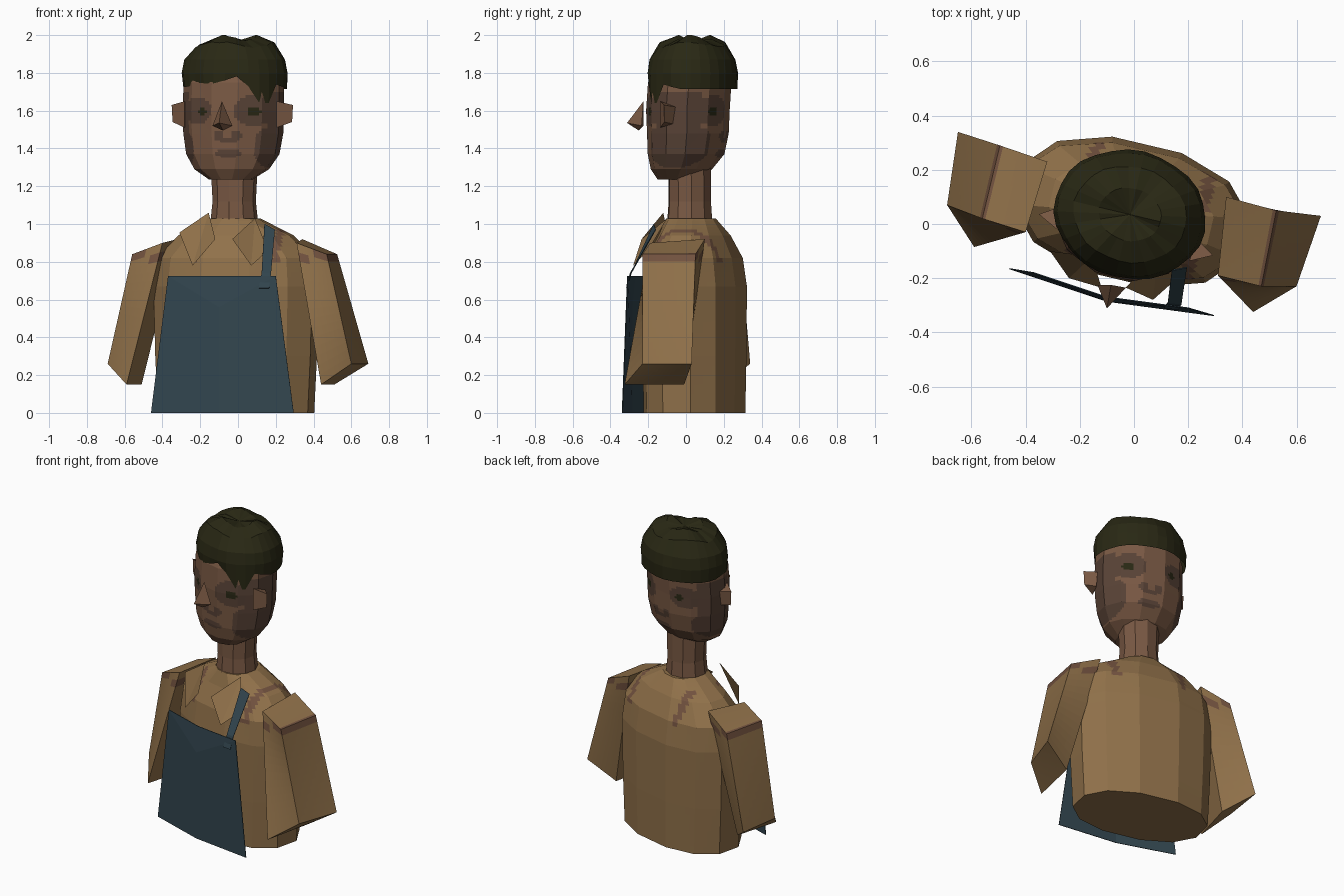
import bpy, bmesh, math, random
from mathutils import Matrix, Vector

if "Cube" in bpy.data.objects:
    bpy.data.objects.remove(bpy.data.objects["Cube"])

random.seed(4)
YAW = Matrix.Rotation(math.radians(-13.3), 4, 'Z')


def mat(name, r, g, b):
    m = bpy.data.materials.new(name)
    m.diffuse_color = (r, g, b, 1)
    m.use_nodes = True
    m.node_tree.nodes["Principled BSDF"].inputs["Base Color"].default_value = m.diffuse_color
    return m


SHIRT = mat("tan_cloth", .28, .165, .068)
SEAM = mat("red_brown_seam", .17, .085, .05)
SKIN = mat("skin", .19, .098, .056)
SHADE = mat("dark_skin", .098, .055, .037)
HAIR = mat("dark_hair", .022, .021, .007)
APRON = mat("blue_apron", .032, .06, .078)


def build(name, verts, faces, mats, at=None, cuts=0, rule=None):
    """Mesh part; 'at' places it in the turned body frame, rule picks a colour slot."""
    bm = bmesh.new()
    vs = [bm.verts.new(v) for v in verts]
    for f in faces:
        bm.faces.new([vs[i] for i in f])
    if len(faces) > 3:
        bmesh.ops.recalc_face_normals(bm, faces=bm.faces)
    if cuts:
        bmesh.ops.subdivide_edges(bm, edges=bm.edges, cuts=cuts, use_grid_fill=True)
    if rule:
        for f in bm.faces:
            f.material_index = rule(f.calc_center_median())
    if at:
        bm.transform(Matrix.Translation(at) @ YAW)
    me = bpy.data.meshes.new(name)
    bm.to_mesh(me)
    bm.free()
    for m in mats:
        me.materials.append(m)
    ob = bpy.data.objects.new(name, me)
    bpy.context.collection.objects.link(ob)
    return ob


def loft(name, rings, n, mats, at, power=1.0, **kw):
    """Stack of ellipse rings (z, half width, half depth, y shift), capped at both ends."""
    verts = []
    for z, rx, ry, dy in rings:
        for i in range(n):
            a = 2 * math.pi * (i + .5) / n
            c, s = math.cos(a), math.sin(a)
            verts.append((rx * math.copysign(abs(c) ** power, c),
                          dy + ry * math.copysign(abs(s) ** power, s), z))
    faces = [(r * n + i, r * n + (i + 1) % n, (r + 1) * n + (i + 1) % n, (r + 1) * n + i)
             for r in range(len(rings) - 1) for i in range(n)]
    faces += [tuple(range(n)), tuple(range((len(rings) - 1) * n, len(rings) * n))]
    return build(name, verts, faces, mats, at, **kw)


# torso with short seams over the front and back of the shoulders
def shirt_rule(c):
    return int(.79 < c.z < .98 and (.235 < c.x < .275 or -.2 < c.x < -.16))


loft("torso", [(0, .42, .255, 0), (.3, .435, .26, 0), (.67, .445, .262, 0), (.82, .43, .24, 0),
               (.94, .31, .18, 0), (1.03, .13, .13, -.02)],
     12, [SHIRT, SEAM], (-.01, .045, 0), power=.9, cuts=5, rule=shirt_rule)

# neck
loft("neck", [(.98, .13, .125, 0), (1.12, .115, .115, 0), (1.3, .125, .115, 0)],
     10, [SKIN], (-.02, .02, 0))


# head, with darker patches and eyes painted through front and back
def ell(c, x, z, rx, rz):
    return ((c.x - x) / rx) ** 2 + ((c.z - z) / rz) ** 2 < 1


def face_rule(c):
    if ell(c, -.125, 1.59, .022, .02) or ell(c, .155, 1.595, .032, .026):
        return 2
    dark = (ell(c, -.155, 1.6, .085, .07) or ell(c, .15, 1.6, .10, .08)
            or ell(c, .02, 1.375, .075, .022) or ell(c, -.03, 1.47, .026, .03)
            or ell(c, .065, 1.47, .026, .03) or ell(c, .02, 1.445, .05, .014)
            or ell(c, .22, 1.4, .07, .11) or ell(c, -.25, 1.4, .07, .10)
            or (abs(c.x) > .215 and 1.4 < c.z < 1.7))
    return int(dark)


loft("head", [(1.235, .115, .1, -.06), (1.29, .2, .16, -.035), (1.37, .25, .2, -.01),
              (1.48, .268, .213, 0), (1.6, .272, .218, 0), (1.75, .268, .218, .01), (1.88, .2, .17, .02)],
     12, [SKIN, SHADE, HAIR], (-.025, .01, 0), cuts=8, rule=face_rule)

# hair cap: jagged rim, lumpy crown with a dimple
N = 28
verts, faces = [], []
for row, (z, k) in enumerate([(1.74, 1.0), (1.80, 1.02), (1.87, .97), (1.95, .76), (1.985, .42)]):
    for i in range(N):
        a = 2 * math.pi * i / N
        lump = 1 + .012 * math.cos(7 * a + row)
        x, y = .277 * k * lump * math.cos(a), .232 * k * lump * math.sin(a)
        h = z
        if row == 0:
            front = max(0, -math.sin(a))
            h = 1.715 + .05 * front + (random.uniform(-.022, .022) if front > .3 else 0)
            if 23 <= i <= 25:
                h = 1.64 if i > 23 else 1.73
        elif row > 2:
            h += .015 * math.sin(3 * a + 1) + random.uniform(-.006, .006)
        verts.append((x, y, h))
        if row:
            j = (i + 1) % N
            faces.append(((row - 1) * N + i, (row - 1) * N + j, row * N + j, row * N + i))
verts.append((0, 0, 1.965))
faces += [(4 * N + i, 4 * N + (i + 1) % N, 5 * N) for i in range(N)]
build("hair", verts, faces, [HAIR], (-.015, .035, 0))

# nose
build("nose", [(-.085, -.225, 1.65), (-.135, -.225, 1.52), (-.03, -.235, 1.52),
               (-.10, -.312, 1.535), (-.08, -.25, 1.495)],
      [(0, 1, 3), (0, 3, 2), (1, 4, 3), (4, 2, 3), (0, 2, 4, 1)], [SKIN])

# ears: flat wedges
for side, sx in (("left", -1), ("right", 1)):
    pts = [(.25, -.04, 1.65), (.25, -.04, 1.51), (.33, .0, 1.63), (.325, .0, 1.54),
           (.26, .045, 1.62), (.26, .03, 1.53)]
    build(side + "_ear", [(sx * x, y, z) for x, y, z in pts],
          [(0, 1, 3, 2), (2, 3, 5, 4), (0, 2, 4), (1, 5, 3), (0, 4, 5, 1)],
          [SKIN], (-.03, -.04, 0))


# sleeves: hem corners then shoulder corners (outer back, outer front, inner front, inner back)
def sleeve_rule(c):
    return int(.81 < c.z < .845)


BOX = [(0, 1, 2, 3), (4, 5, 6, 7), (0, 1, 5, 4), (1, 2, 6, 5), (2, 3, 7, 6), (3, 0, 4, 7)]
build("right_sleeve", [(.69, .03, .26), (.6, -.23, .26), (.44, -.325, .15), (.51, -.01, .15),
                       (.525, .05, .84), (.47, -.23, .84), (.31, -.19, .90), (.34, .10, .92)],
      BOX, [SHIRT, SEAM], cuts=14, rule=sleeve_rule)
build("left_sleeve", [(-.65, .34, .26), (-.69, .07, .26), (-.59, -.085, .15), (-.51, .20, .15),
                      (-.495, .29, .84), (-.56, .02, .84), (-.40, -.03, .90), (-.32, .23, .92)],
      BOX, [SHIRT, SEAM], cuts=14, rule=sleeve_rule)

# collar flaps
build("left_collar", [(-.155, -.12, 1.06), (-.31, -.10, .955), (-.24, -.20, .78), (-.12, -.235, .92)],
      [(0, 1, 2), (0, 2, 3)], [SHIRT])
build("right_collar", [(.09, -.10, 1.03), (-.03, -.235, .92), (.07, -.28, .78), (.16, -.20, .86)],
      [(0, 1, 2), (0, 2, 3)], [SHIRT])

# apron bib: thin sheet slightly bowed at the middle, and one shoulder strap
bib = build("apron_bib", [(-.46, -.165, 0), (-.10, -.285, 0), (.295, -.338, 0),
                          (.2, -.31, .725), (-.10, -.27, .725), (-.37, -.18, .725), (-.10, -.285, .56)],
            [(0, 1, 6, 5), (1, 2, 3, 6), (5, 6, 4), (4, 6, 3)], [APRON])
strap = build("apron_strap", [(.11, -.31, .66), (.165, -.315, .66), (.195, -.16, .97),
                              (.14, -.17, 1.0), (.125, -.29, .74), (.175, -.295, .74)],
              [(0, 1, 5, 4), (4, 5, 2, 3)], [APRON])
for ob in (bib, strap):
    m = ob.modifiers.new("thickness", 'SOLIDIFY')
    m.thickness = .004
    m.offset = 0
